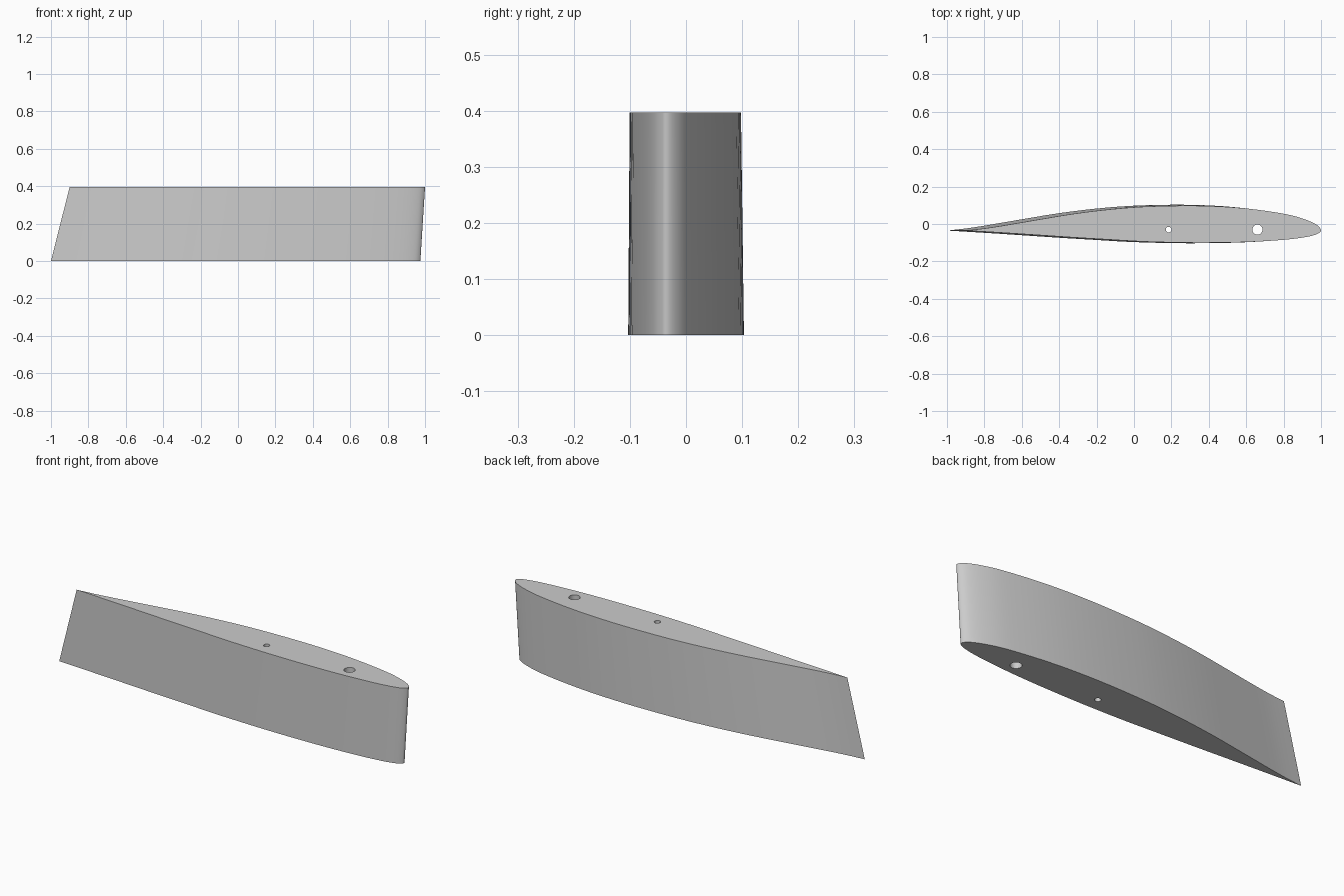
import bpy, bmesh, math
from mathutils import Vector

cube = bpy.data.objects.get("Cube")
if cube:
    bpy.data.objects.remove(cube, do_unlink=True)

grey = bpy.data.materials.new("light_grey")
grey.use_nodes = True
colour = (0.6, 0.6, 0.6, 1)
grey.diffuse_color = colour
grey.node_tree.nodes["Principled BSDF"].inputs["Base Color"].default_value = colour

HEIGHT = 0.397
CHORD_Y = -0.035

# Section as fractions of chord: (distance from nose, offset from chord line)
upper = [(1, 0), (.95, .0055), (.9, .013), (.8, .030), (.7, .0465), (.6, .059),
         (.5, .067), (.38, .07), (.28, .0675), (.2, .061), (.13, .0515),
         (.08, .042), (.04, .0295), (.015, .0178), (.004, .0085)]
lower = [(.004, -.0055), (.015, -.0115), (.04, -.0178), (.08, -.0235),
         (.13, -.028), (.2, -.032), (.28, -.034), (.38, -.0342), (.5, -.031),
         (.6, -.0252), (.7, -.0192), (.8, -.0125), (.9, -.006), (1, 0)]


def smooth_path(points, steps):
    """Spline through the points, ends included once."""
    p = [Vector(q) for q in points]
    p = [2 * p[0] - p[1]] + p + [2 * p[-1] - p[-2]]
    path = []
    for a, b, c, d in zip(p, p[1:], p[2:], p[3:]):
        for i in range(steps):
            t = i / steps
            path.append(b + (c - a) * t / 2 + (2 * a - 5 * b + 4 * c - d) * t**2 / 2
                        + (3 * b - a - 3 * c + d) * t**3 / 2)
    return path


section = smooth_path(upper + [(0, 0)] + lower, 3)

# Tapered, swept wing panel
bm = bmesh.new()


def ring(nose_x, tail_x, z):
    chord = nose_x - tail_x
    return [bm.verts.new((nose_x - chord * s.x, CHORD_Y + chord * s.y, z)) for s in section]


root = ring(0.975, -1.0, 0)
tip = ring(1.0, -0.9, HEIGHT)
for i in range(len(section)):
    j = (i + 1) % len(section)
    bm.faces.new((root[i], root[j], tip[j], tip[i]))
bm.faces.new(root)
bm.faces.new(tip)
bmesh.ops.recalc_face_normals(bm, faces=bm.faces)
mesh = bpy.data.meshes.new("wing_panel")
bm.to_mesh(mesh)
bm.free()
mesh.materials.append(grey)
wing = bpy.data.objects.new("wing_panel", mesh)
bpy.context.collection.objects.link(wing)


# Spar and pin holes, cut right through
def drill(name, x, radius):
    bpy.ops.mesh.primitive_cylinder_add(vertices=32, radius=radius, depth=1,
                                        location=(x, -0.03, HEIGHT / 2))
    cutter = bpy.context.object
    cutter.name = name
    cutter.hide_render = True
    cutter.data.materials.append(grey)
    cut = wing.modifiers.new(name, "BOOLEAN")
    cut.operation = "DIFFERENCE"
    cut.solver = "EXACT"
    cut.object = cutter
    bpy.context.view_layer.objects.active = wing
    bpy.ops.object.modifier_apply(modifier=name)
    bpy.data.objects.remove(cutter, do_unlink=True)


drill("spar_hole", 0.66, 0.027)
drill("pin_hole", 0.185, 0.015)

bpy.ops.object.select_all(action="DESELECT")
wing.select_set(True)
bpy.context.view_layer.objects.active = wing
bpy.ops.object.shade_smooth_by_angle(angle=math.radians(30))
